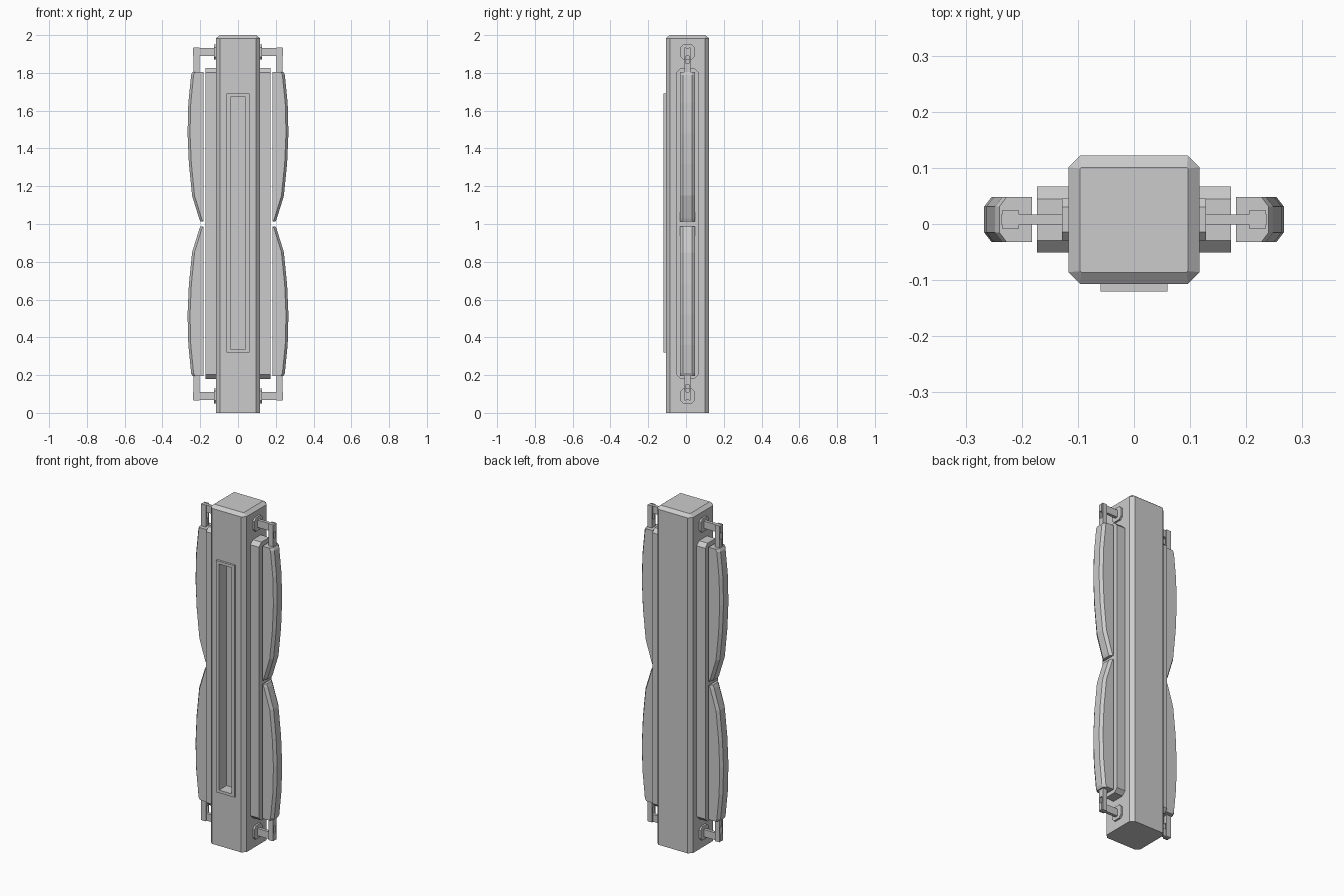
import bpy, bmesh

if "Cube" in bpy.data.objects:
    bpy.data.objects.remove(bpy.data.objects["Cube"])

grey = bpy.data.materials.new("light grey")
grey.diffuse_color = (0.6, 0.6, 0.6, 1)
grey.use_nodes = True
grey.node_tree.nodes["Principled BSDF"].inputs["Base Color"].default_value = grey.diffuse_color
YC = 0.008  # centre line of the side fittings


def finish(name, bm):
    bmesh.ops.recalc_face_normals(bm, faces=bm.faces)
    me = bpy.data.meshes.new(name)
    bm.to_mesh(me)
    bm.free()
    me.materials.append(grey)
    ob = bpy.data.objects.new(name, me)
    bpy.context.collection.objects.link(ob)
    return ob


def loft(name, rings):
    """Closed solid through a list of rings with equal point counts."""
    bm = bmesh.new()
    vs = [[bm.verts.new(p) for p in r] for r in rings]
    n = len(rings[0])
    for a, b in zip(vs, vs[1:]):
        for i in range(n):
            j = (i + 1) % n
            bm.faces.new((a[i], a[j], b[j], b[i]))
    bm.faces.new(vs[0])
    bm.faces.new(vs[-1])
    return finish(name, bm)


def cham_rect(a0, a1, b0, b1, c):
    return [(a0 + c, b0), (a1 - c, b0), (a1, b0 + c), (a1, b1 - c),
            (a1 - c, b1), (a0 + c, b1), (a0, b1 - c), (a0, b0 + c)]


def box(name, x0, x1, y0, y1, z0, z1):
    base = [(x0, y0), (x1, y0), (x1, y1), (x0, y1)]
    return loft(name, [[(x, y, z) for x, y in base] for z in (z0, z1)])


def cut(target, cutter):
    mod = target.modifiers.new("recess", 'BOOLEAN')
    mod.operation = 'DIFFERENCE'
    mod.solver = 'EXACT'
    mod.object = cutter
    cutter.hide_render = True
    cutter.hide_viewport = True


# Main column: chamfered corners and top edge, flat base
X, Y0, Y1, C = 0.117, -0.107, 0.122, 0.021
low = cham_rect(-X, X, Y0, Y1, C)
top = cham_rect(-X + C, X - C, Y0 + C, Y1 - C, 0.002)
column = loft("column", [[(x, y, 0) for x, y in low],
                         [(x, y, 1.983) for x, y in low],
                         [(x, y, 2.0) for x, y in top]])

# Raised front frame around a deep slot
frame = box("front_frame", -0.06, 0.06, -0.12, -0.1, 0.32, 1.69)
slot = box("slot_cutter", -0.04, 0.04, -0.2, -0.05, 0.337, 1.673)
cut(column, slot)
cut(frame, slot)

# Handle pad: outer curve as (height, reach), widest past the middle
PAD = [(1.012, 0.198), (1.03, 0.206), (1.15, 0.243), (1.32, 0.260),
       (1.48, 0.267), (1.64, 0.263), (1.79, 0.248), (1.805, 0.240)]


def pad_ring(z, x):
    e, w, inner = 0.013, 0.04, 0.182
    pts = [(inner, -w), (x - e, -w), (x, -w + 0.017),
           (x, w - 0.017), (x - e, w), (inner, w)]
    return [(px, YC + py, z) for px, py in pts]


for s, side in ((1, "right"), (-1, "left")):
    parts = []
    # Long side rail
    rail = cham_rect(YC - 0.059, YC + 0.059, 0.18, 1.825, 0.022)
    parts.append(loft(side + "_rail", [[(x, y, z) for y, z in rail]
                                       for x in (0.11, 0.173)]))
    for up, level in ((True, "upper"), (False, "lower")):
        tag = side + "_" + level
        group = [loft(tag + "_pad", [pad_ring(z, x) for z, x in PAD])]
        # Mounting plate and hinge arm
        plate = cham_rect(YC - 0.037, YC + 0.037, 1.87, 1.95, 0.015)
        group.append(loft(tag + "_mount", [[(x, y, z) for y, z in plate]
                                           for x in (0.11, 0.128)]))
        group.append(box(tag + "_arm", 0.12, 0.237, YC - 0.009, YC + 0.009,
                         1.89, 1.933))
        # Forked leg holding the pad
        for d, n in ((-1, "front"), (1, "back")):
            a, b = sorted((YC + d * 0.008, YC + d * 0.016))
            group.append(box(tag + "_fork_" + n, 0.205, 0.235, a, b,
                             1.79, 1.935))
        group.append(box(tag + "_fork_web", 0.207, 0.233, YC - 0.009,
                         YC + 0.009, 1.79, 1.85))
        if not up:  # lower set mirrors the upper one
            for ob in group:
                for v in ob.data.vertices:
                    v.co.z = 2 - v.co.z
                ob.data.flip_normals()
        parts += group
    if s < 0:
        for ob in parts:
            for v in ob.data.vertices:
                v.co.x = -v.co.x
            ob.data.flip_normals()
